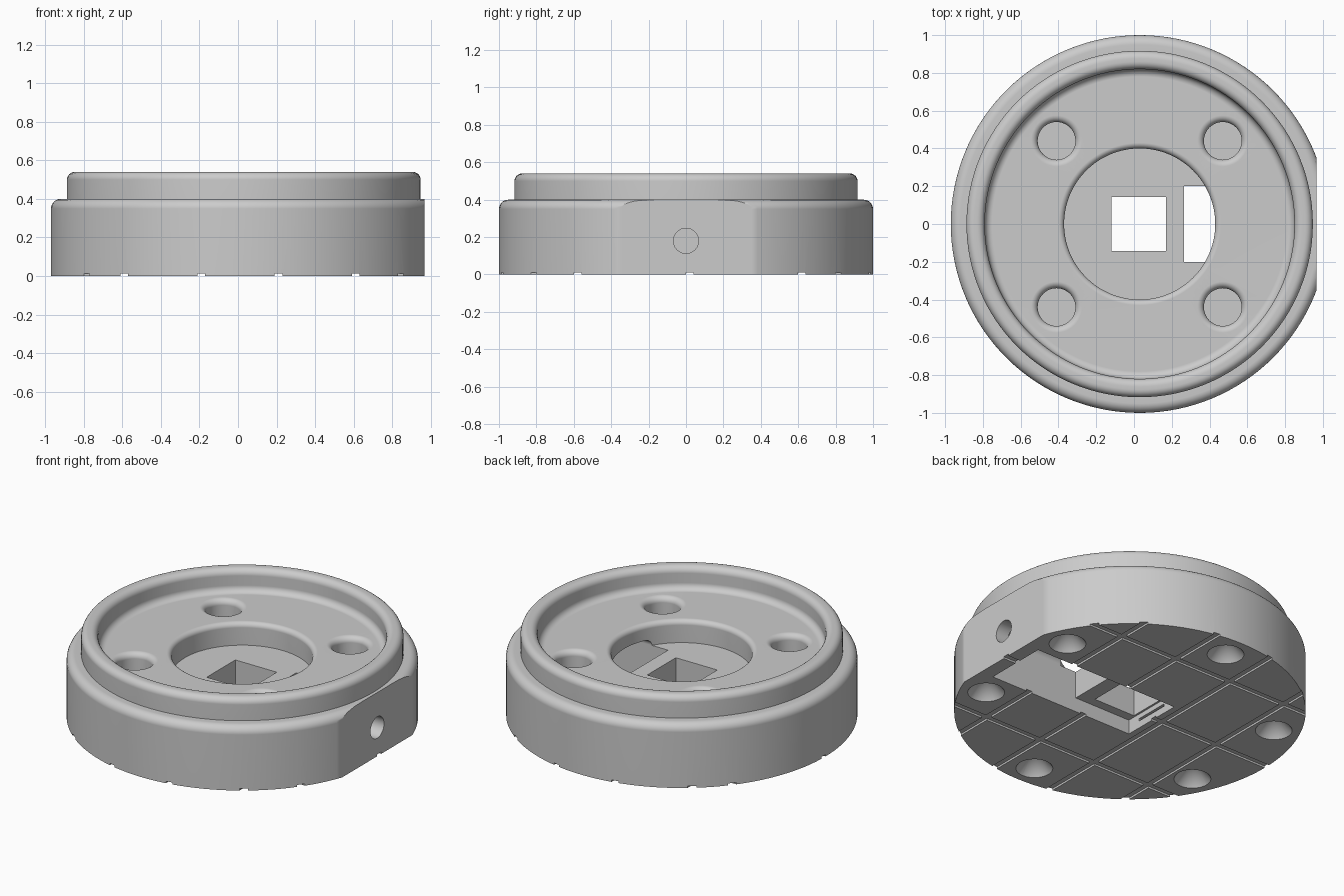
import bpy, bmesh
from math import sin, cos, pi, radians
from mathutils import Matrix, Vector

cube = bpy.data.objects.get("Cube")
if cube:
    bpy.data.objects.remove(cube, do_unlink=True)

CX = 0.03  # axis of the round body

grey = bpy.data.materials.new("plain_grey")
grey.use_nodes = True
colour = (0.6, 0.6, 0.6, 1)
grey.diffuse_color = colour
grey.node_tree.nodes["Principled BSDF"].inputs["Base Color"].default_value = colour


def add_object(name, bm):
    mesh = bpy.data.meshes.new(name)
    bmesh.ops.recalc_face_normals(bm, faces=bm.faces)
    bm.to_mesh(mesh)
    bm.free()
    mesh.materials.append(grey)
    obj = bpy.data.objects.new(name, mesh)
    bpy.context.collection.objects.link(obj)
    return obj


def lathe(name, profile, steps, x=CX, y=0):
    bm = bmesh.new()
    verts = [bm.verts.new((r, 0, z)) for r, z in profile]
    edges = [bm.edges.new(pair) for pair in zip(verts, verts[1:])]
    bmesh.ops.spin(bm, geom=verts + edges, cent=(0, 0, 0), axis=(0, 0, 1),
                   angle=2 * pi, steps=steps)
    bmesh.ops.remove_doubles(bm, verts=bm.verts, dist=1e-4)
    bmesh.ops.translate(bm, verts=bm.verts, vec=(x, y, 0))
    return add_object(name, bm)


def arc(r, z, size, start, end, n=6):
    """Rounded corner around the point (r, z), angles in degrees."""
    angles = [radians(start + (end - start) * i / n) for i in range(n + 1)]
    return [(r + size * cos(a), z + size * sin(a)) for a in angles]


def box(name, low, high, round_top=0):
    """Box between two corners; round_top rounds its upper edges along x."""
    bm = bmesh.new()
    bmesh.ops.create_cube(bm, size=1)
    low, high = Vector(low), Vector(high)
    for v in bm.verts:
        v.co = Vector(((low[i] + high[i]) / 2 + v.co[i] * (high[i] - low[i])
                       for i in range(3)))
    if round_top:
        top = [e for e in bm.edges if all(v.co.z > high.z - 1e-4 for v in e.verts)
               and abs(e.verts[0].co.y - e.verts[1].co.y) < 1e-4]
        bmesh.ops.bevel(bm, geom=top, offset=round_top, segments=6,
                        profile=0.5, affect='EDGES')
    return add_object(name, bm)


def cylinder(name, radius, matrix, depth):
    bm = bmesh.new()
    bmesh.ops.create_cone(bm, cap_ends=True, segments=48, radius1=radius,
                          radius2=radius, depth=depth, matrix=matrix)
    return add_object(name, bm)


# Round body: stepped outside, raised rim, dished floor and central bore
profile = [(0, 0), (1, 0)]
profile += arc(0.95, 0.35, 0.05, 0, 90)
profile += [(0.917, 0.4)]
profile += arc(0.877, 0.5, 0.04, 0, 90)
profile += arc(0.86, 0.5, 0.04, 90, 180)
profile += arc(0.78, 0.44, 0.04, 0, -90)
profile += arc(0.43, 0.37, 0.03, 90, 180)
profile += [(0.4, 0.26), (0, 0.26)]
body = lathe("round_base", profile, 128)

cutters = []

# Flat on the side, with a screw hole
cutters.append(box("side_flat", (0.967, -1, -1), (1.5, 1, 1)))
cutters.append(cylinder("side_screw_hole", 0.067,
                        Matrix.Translation((0.9, 0, 0.18)) @ Matrix.Rotation(pi / 2, 4, 'Y'), 0.4))

# Stepped pocket underneath, opening into the bore
cutters.append(box("shallow_pocket", (-0.13, -0.2, -0.1), (0.5, 0.2, 0.09)))
cutters.append(box("deep_pocket", (0.265, -0.2, -0.1), (0.88, 0.2, 0.3), 0.04))
cutters.append(box("square_hole", (-0.118, -0.142, 0.05), (0.17, 0.142, 0.4)))
cutters.append(box("thin_slot", (-0.16, -0.11, 0.045), (-0.1, 0.11, 0.06)))

# Four round-edged holes in the dished floor
flare = [(0, 0.2), (0.1, 0.2)] + arc(0.135, 0.365, 0.035, 180, 90) + [(0.135, 0.45), (0, 0.45)]
for sx in (-1, 1):
    for sy in (-1, 1):
        cutters.append(lathe("floor_hole", flare, 48, CX + sx * 0.44, sy * 0.44))

# Six conical holes underneath
cone = [(0, -0.05), (0.105, -0.05), (0.105, 0), (0, 0.14)]
for x, y in [(0, 0.846), (0.766, 0.36), (-0.766, 0.36)]:
    for s in (-1, 1):
        cutters.append(lathe("bottom_hole", cone, 48, CX + x, s * y))

# Crossing grooves underneath
for i in range(4):
    x = -0.59 + 0.4 * i
    cutters.append(box("long_groove", (x - 0.02, -2, -0.1), (x + 0.02, 2, 0.012)))
for i in range(3):
    y = -0.58 + 0.6 * i
    cutters.append(box("cross_groove", (-2, y - 0.02, -0.1), (2, y + 0.02, 0.012)))

bpy.context.view_layer.objects.active = body
for cutter in cutters:
    cutter.hide_render = True
    mod = body.modifiers.new("cut", 'BOOLEAN')
    mod.operation = 'DIFFERENCE'
    mod.solver = 'EXACT'
    mod.object = cutter
    bpy.ops.object.modifier_apply(modifier=mod.name)
    bpy.data.objects.remove(cutter, do_unlink=True)

# Smooth rounds, crisp corners and clean flats
bpy.ops.object.select_all(action='DESELECT')
body.select_set(True)
bpy.ops.object.shade_smooth_by_angle(angle=radians(30))
weighted = body.modifiers.new("clean_flats", 'WEIGHTED_NORMAL')
weighted.keep_sharp = True
